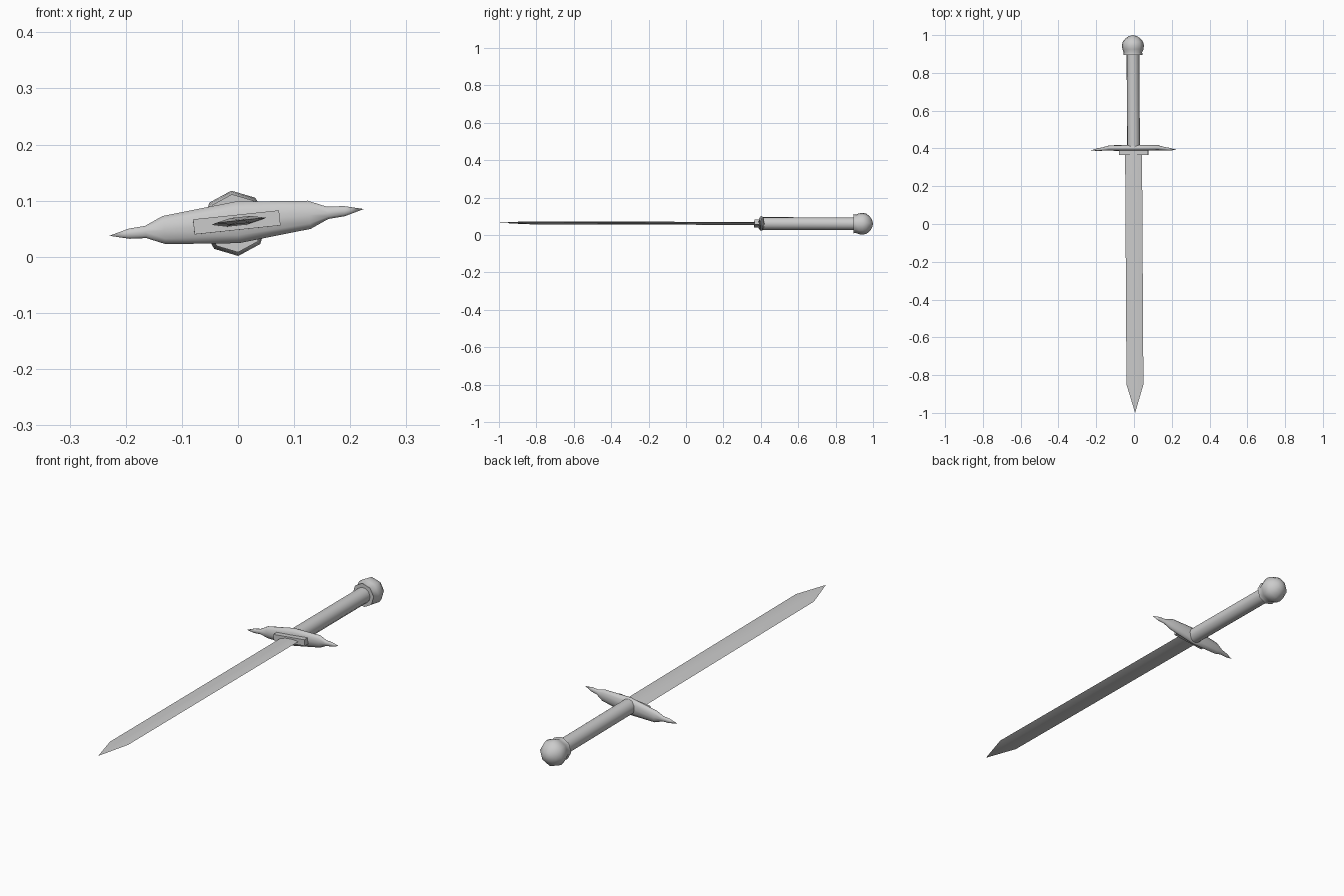
import bpy, bmesh
from math import sin, cos, pi, radians
from mathutils import Matrix, Vector

if "Cube" in bpy.data.objects:
    bpy.data.objects.remove(bpy.data.objects["Cube"])

# Resting pose: the sword lies along y, rolled a little on its guard
POSE = (Matrix.Translation((0, 0, 0.0625)) @ Matrix.Rotation(0.006, 4, 'Z')
        @ Matrix.Rotation(-0.003, 4, 'X') @ Matrix.Rotation(radians(-6), 4, 'Y'))


def loft(name, rings, angle=40):
    """Skin a list of equal-length point rings, cap the ends, smooth by angle."""
    bm = bmesh.new()
    loops = [[bm.verts.new(Vector(p)) for p in ring] for ring in rings]
    n = len(loops[0])
    for a, b in zip(loops, loops[1:]):
        for i in range(n):
            j = (i + 1) % n
            bm.faces.new((a[i], a[j], b[j], b[i]))
    bm.faces.new(loops[0])
    bm.faces.new(loops[-1])
    bmesh.ops.remove_doubles(bm, verts=bm.verts, dist=1e-5)
    bmesh.ops.recalc_face_normals(bm, faces=bm.faces)
    bm.transform(POSE)
    mesh = bpy.data.meshes.new(name)
    bm.to_mesh(mesh)
    bm.free()
    obj = bpy.data.objects.new(name, mesh)
    bpy.context.collection.objects.link(obj)
    bpy.ops.object.select_all(action='DESELECT')
    obj.select_set(True)
    bpy.context.view_layer.objects.active = obj
    bpy.ops.object.shade_smooth_by_angle(angle=radians(angle))
    return obj


def turned(name, profile, sides, angle=40):
    """Turn (y, radius) pairs about the sword's long axis."""
    turns = [2 * pi * i / sides for i in range(sides)]
    return loft(name, [[(r * sin(t), y, r * cos(t)) for t in turns]
                       for y, r in profile], angle)


# Blade: flat-centred bevelled section, tapering to a point
def blade_ring(y, s):
    section = [(-0.045, 0), (-0.018, 0.006), (0.018, 0.006),
               (0.045, 0), (0.018, -0.006), (-0.018, -0.006)]
    return [(x * s, y, z * s) for x, z in section]


loft("blade", [blade_ring(0.39, 1), blade_ring(-0.85, 1), blade_ring(-1.0, 0)])

# Collar block at the base of the blade
loft("blade_collar", [[(x * 0.077, y, z * 0.0135) for x, z in
                       ((-1, -1), (1, -1), (1, 1), (-1, 1))]
                      for y in (0.365, 0.395)])

# Crossguard: (x, centre y, half depth, half height), mirrored to both sides
half = [(0.0, 0.403, 0.017, 0.039), (0.130, 0.403, 0.014, 0.0265),
        (0.163, 0.398, 0.009, 0.0115), (0.193, 0.395, 0.007, 0.0095),
        (0.228, 0.391, 0.0, 0.0)]
stations = [(-x, y, a, b) for x, y, a, b in half[:0:-1]] + half
loft("crossguard", [[(x, y + a * cos(pi * i / 5), b * sin(pi * i / 5))
                     for i in range(10)] for x, y, a, b in stations], 60)

# Grip
turned("grip", [(0.40, 0.034), (0.91, 0.034)], 12)

# Pommel: faceted ball with a small lip where it meets the grip
turned("pommel", [(0.895, 0.034), (0.895, 0.052), (0.908, 0.049),
                  (0.925, 0.056), (0.945, 0.0585), (0.965, 0.054),
                  (0.984, 0.038), (0.995, 0.021), (1.0, 0.0)], 8, 50)
